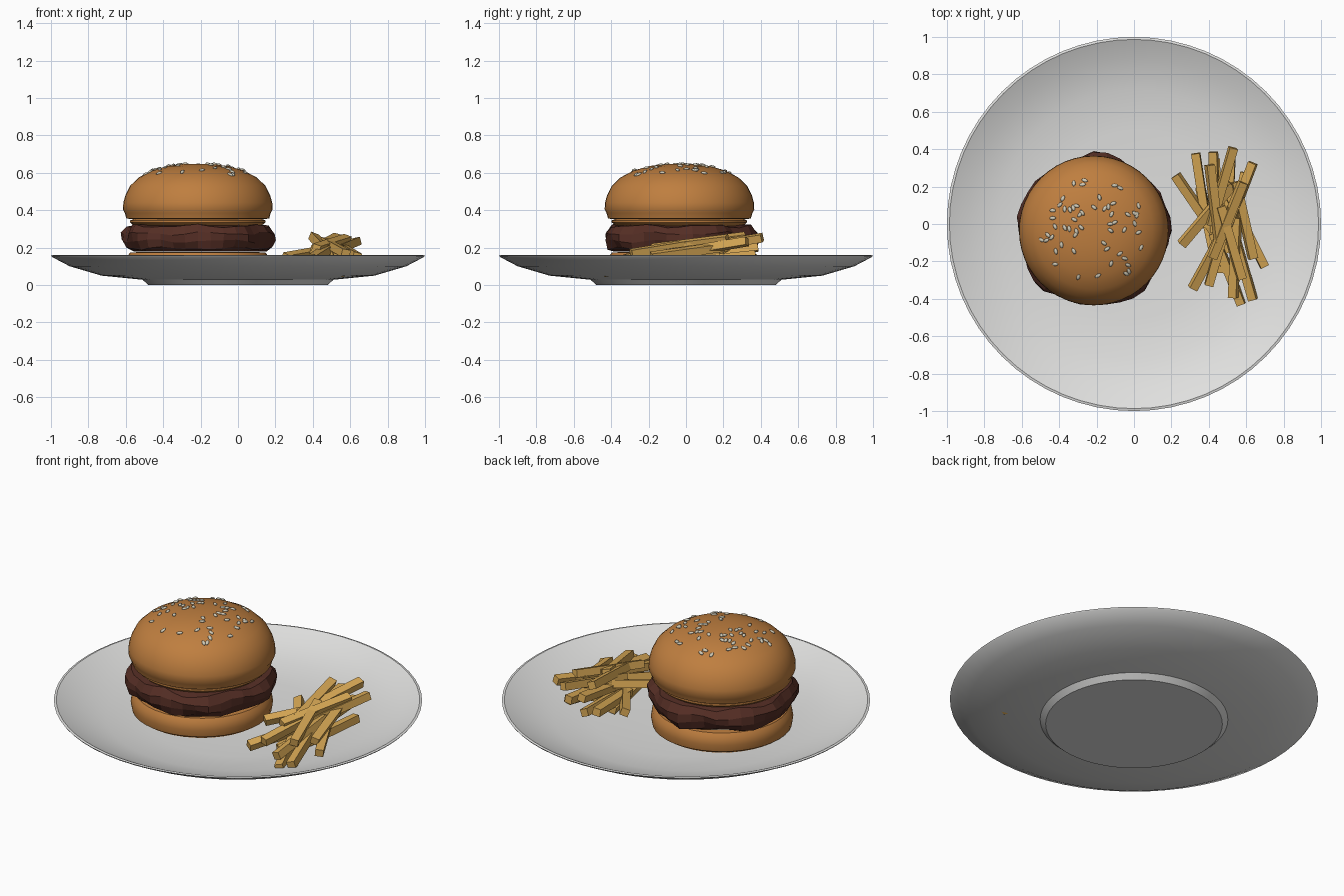
import bpy, bmesh, math, random
from mathutils import Vector, Matrix, Euler

if "Cube" in bpy.data.objects:
    bpy.data.objects.remove(bpy.data.objects["Cube"])
random.seed(7)
BURGER = Vector((-0.215, -0.035, 0))


def material(name, colour):
    m = bpy.data.materials.new(name)
    m.use_nodes = True
    m.diffuse_color = (*colour, 1)
    m.node_tree.nodes["Principled BSDF"].inputs["Base Color"].default_value = (*colour, 1)
    return m


china = material("white china", (0.75, 0.75, 0.74))
crust = material("bun crust", (0.52, 0.21, 0.05))
crumb = material("bun crumb", (0.75, 0.62, 0.42))
meat = material("grilled meat", (0.09, 0.027, 0.018))
potato = material("fried potato", (0.68, 0.39, 0.09))
sesame = material("sesame", (0.62, 0.58, 0.46))


def finish(bm, name, mats, smooth=None):
    bmesh.ops.recalc_face_normals(bm, faces=bm.faces)
    mesh = bpy.data.meshes.new(name)
    bm.to_mesh(mesh)
    bm.free()
    for m in mats:
        mesh.materials.append(m)
    obj = bpy.data.objects.new(name, mesh)
    bpy.context.collection.objects.link(obj)
    if smooth:
        bpy.ops.object.select_all(action="DESELECT")
        obj.select_set(True)
        bpy.context.view_layer.objects.active = obj
        bpy.ops.object.shade_smooth_by_angle(angle=math.radians(smooth))
    return obj


def lathe(profile, sides, centre=Vector(), warp=None):
    """Spin (radius, height) points; the first and last rings are capped."""
    bm = bmesh.new()
    rings = []
    for i, (r, z) in enumerate(profile):
        ring = []
        for k in range(sides):
            a = math.tau * k / sides
            rr, zz = warp(i, a, r, z) if warp else (r, z)
            ring.append(bm.verts.new(centre + Vector((rr * math.cos(a), rr * math.sin(a), zz))))
        rings.append(ring)
    for low, high in zip(rings, rings[1:]):
        for k in range(sides):
            n = (k + 1) % sides
            bm.faces.new((low[k], low[n], high[n], high[k]))
    bm.faces.new(rings[0])
    bm.faces.new(rings[-1])
    return bm


# Plate with a short foot and a shallow bowl
plate = [(0.48, 0), (0.51, 0.028), (0.73, 0.05), (0.9, 0.1), (0.995, 0.15), (1, 0.157),
         (0.987, 0.16), (0.89, 0.115), (0.72, 0.068), (0.5, 0.05), (0.2, 0.045)]
finish(lathe(plate, 64), "plate", [china], 35)

# Bottom bun with a pale cut top
bun = lathe([(0.35, 0.05), (0.38, 0.07), (0.387, 0.11), (0.38, 0.15), (0.362, 0.173), (0.33, 0.175)],
            40, BURGER)
for f in bun.faces:
    if f.calc_center_median().z > 0.174 and len(f.verts) > 4:
        f.material_index = 1
finish(bun, "bottom_bun", [crust, crumb], 40)


# Rough patty with a wandering rim
def rough(i, a, r, z):
    wave = 0.013 * math.sin(5 * a + 0.6) + 0.009 * math.sin(8 * a + i) + 0.004 * math.sin(13 * a)
    lift = 0.007 * math.sin(6 * a + 1.3 * i) + 0.004 * math.sin(11 * a)
    return r + wave, z + lift * (0 < i < 5)


finish(lathe([(0.35, 0.18), (0.383, 0.195), (0.402, 0.235), (0.403, 0.275), (0.375, 0.315), (0.28, 0.325)],
             36, BURGER, rough), "patty", [meat])

# Thin middle slice under the top bun
finish(lathe([(0.31, 0.31), (0.345, 0.32), (0.362, 0.335), (0.362, 0.345), (0.345, 0.352)], 40, BURGER),
       "bun_slice", [crust], 40)

# Top bun
DOME = [(0.36, 0.352), (0.382, 0.356), (0.39, 0.385), (0.4, 0.405), (0.398, 0.44), (0.387, 0.48), (0.362, 0.53),
        (0.315, 0.575), (0.245, 0.612), (0.16, 0.636), (0.08, 0.646), (0.02, 0.648)]
finish(lathe(DOME, 48, BURGER), "top_bun", [crust], 40)


def dome_point(r, a):
    """Point and outward direction on the top bun at radius r."""
    for (r0, z0), (r1, z1) in zip(DOME[4:], DOME[5:]):
        if r1 <= r <= r0:
            t = (r0 - r) / (r0 - r1)
            nr, nz = z1 - z0, r0 - r1
            out = Vector((nr * math.cos(a), nr * math.sin(a), nz)).normalized()
            return BURGER + Vector((r * math.cos(a), r * math.sin(a), z0 + t * (z1 - z0))), out


# Sesame seeds scattered over the dome
seeds = bmesh.new()
for _ in range(58):
    spot, out = dome_point(0.03 + 0.26 * math.sqrt(random.random()), random.uniform(0, math.tau))
    place = (Matrix.Translation(spot + out * 0.002) @ out.to_track_quat("Z", "Y").to_matrix().to_4x4()
             @ Matrix.Rotation(random.uniform(0, math.tau), 4, "Z") @ Matrix.Diagonal((0.018, 0.01, 0.007, 1)))
    bmesh.ops.create_uvsphere(seeds, u_segments=8, v_segments=6, radius=1, matrix=place)
finish(seeds, "sesame_seeds", [sesame], 60)

# Heap of fries: x, y, z of the middle, then heading and upward pitch in degrees
FRIES = [
    (0.47, 0.2, 0.22, 14, 9), (0.56, 0.13, 0.2, 23, 9), (0.36, 0.18, 0.12, -8, 6),
    (0.34, 0.09, 0.11, -33, 4), (0.43, 0.17, 0.17, 0, 9), (0.39, 0.05, 0.17, 38, 7),
    (0.42, -0.15, 0.13, 26, 8), (0.43, 0.11, 0.23, -10, 8), (0.5, -0.24, 0.09, -20, 6),
    (0.58, -0.21, 0.12, -14, 8), (0.6, -0.03, 0.14, -27, 7), (0.59, 0.02, 0.18, -15, 8),
    (0.46, -0.12, 0.18, 15, 10), (0.54, -0.18, 0.15, 6, 10), (0.5, 0.02, 0.22, 20, 7),
    (0.48, -0.05, 0.09, 5, 3), (0.4, -0.02, 0.08, -12, 0), (0.55, 0.06, 0.09, 12, 4),
    (0.44, 0.14, 0.09, -4, 3), (0.51, 0.15, 0.14, 3, 6), (0.52, -0.1, 0.2, -18, 9),
]
for x, y, z, heading, pitch in FRIES:
    fry = bmesh.new()
    turn = Euler((math.radians(pitch), random.uniform(-0.4, 0.4), -math.radians(heading))).to_matrix().to_4x4()
    size = Matrix.Diagonal((0.046, random.uniform(0.4, 0.45), 0.043, 1))
    bmesh.ops.create_cube(fry, size=1, matrix=Matrix.Translation((x, y, z)) @ turn @ size)
    finish(fry, "fry", [potato])
